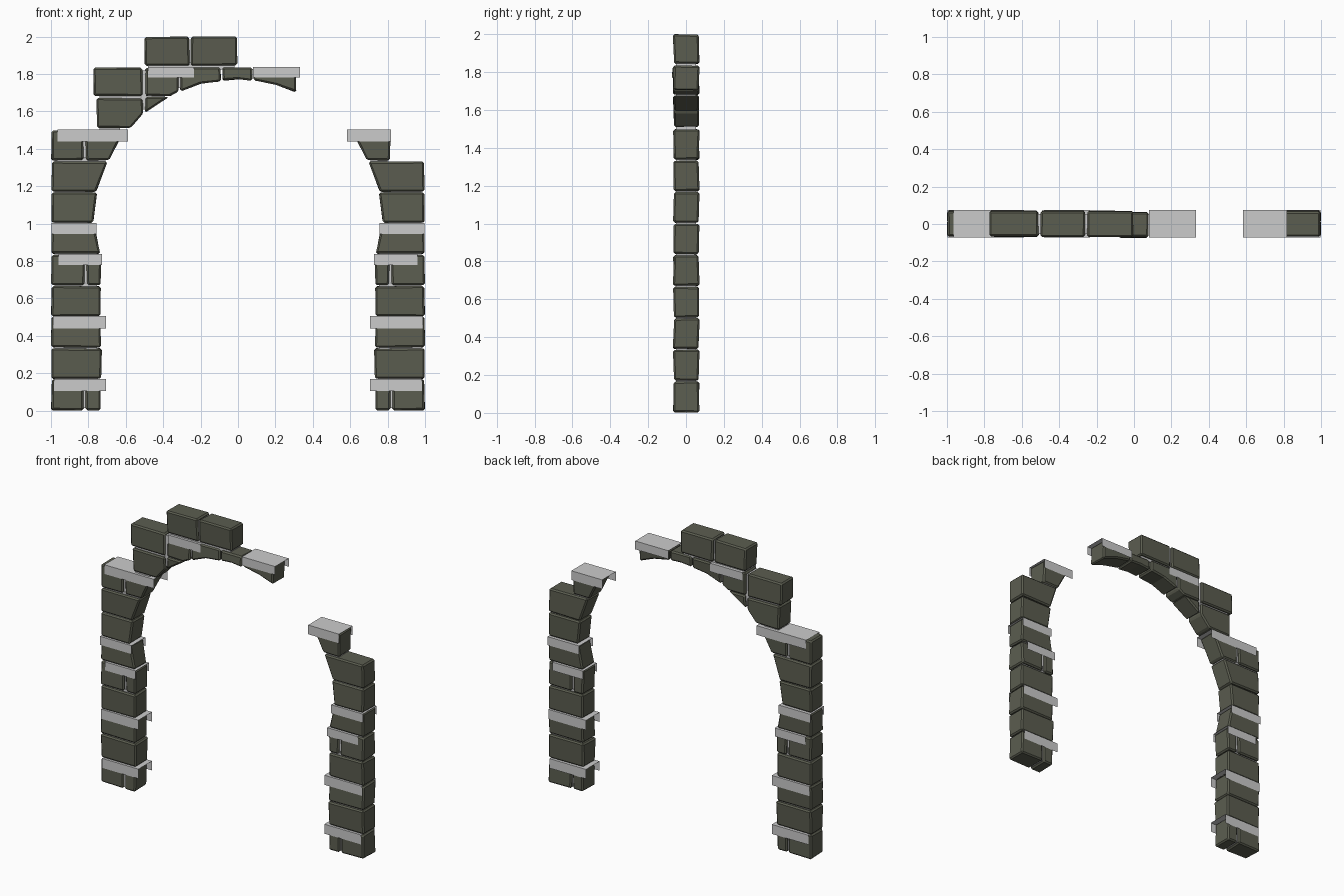
import bpy, bmesh, random
from mathutils import Vector

if "Cube" in bpy.data.objects:
    bpy.data.objects.remove(bpy.data.objects["Cube"])


def material(name, rgb):
    m = bpy.data.materials.new(name)
    m.diffuse_color = (*rgb, 1)
    m.use_nodes = True
    m.node_tree.nodes["Principled BSDF"].inputs["Base Color"].default_value = m.diffuse_color
    return m


STONE = material("stone", (0.105, 0.11, 0.08))


def finish(name, bm, mat=None):
    bmesh.ops.recalc_face_normals(bm, faces=bm.faces)
    me = bpy.data.meshes.new(name)
    bm.to_mesh(me)
    bm.free()
    if mat:
        me.materials.append(mat)
    ob = bpy.data.objects.new(name, me)
    bpy.context.collection.objects.link(ob)
    return ob


def stone(name, profile, seed, side=1, dy=0.0):
    """Chipped block: x-z profile extruded through the wall, jittered and bevelled."""
    rng = random.Random(seed)
    front, back = rng.uniform(-.004, .004), rng.uniform(-.004, .004)
    zmid = sum(p[1] for p in profile) / len(profile)
    bm = bmesh.new()
    rings = []
    for y, lean in ((-0.066, front), (0.069, back)):
        ring = []
        for x, z in profile:
            yy = y + dy + (lean if z > zmid else -lean)
            ring.append(bm.verts.new((side * (x + rng.uniform(-.003, .003)), yy,
                                      z + rng.uniform(-.003, .002))))
        rings.append(ring)
    a, b = rings
    bm.faces.new(a)
    bm.faces.new(b[::-1])
    n = len(a)
    for i in range(n):
        bm.faces.new((a[i], b[i], b[(i + 1) % n], a[(i + 1) % n]))
    bmesh.ops.recalc_face_normals(bm, faces=bm.faces)
    edges = [e for e in bm.edges if e.calc_face_angle(0) > 0.7]
    bmesh.ops.bevel(bm, geom=edges, offset=0.009, segments=1, affect='EDGES',
                    clamp_overlap=True)
    return finish(name, bm, STONE)


def box_profile(x0, x1, z0, z1):
    return [(x0, z0), (x1, z0), (x1, z1), (x0, z1)]


def strip(name, x0, x1, z0, z1):
    """Thin sheet folded over a course: front, top and back."""
    bm = bmesh.new()
    path = [(-0.071, z0), (-0.071, z1), (0.076, z1), (0.076, z0)]
    ends = [[bm.verts.new((x, y, z)) for y, z in path] for x in (x0, x1)]
    for i in range(3):
        bm.faces.new((ends[0][i], ends[1][i], ends[1][i + 1], ends[0][i + 1]))
    finish(name, bm)


def mortar(x0, x1, z0, z1):
    bm = bmesh.new()
    bmesh.ops.create_cube(bm, size=1)
    for v in bm.verts:
        v.co = Vector(((x0 + x1) / 2 + v.co.x * (x1 - x0), v.co.y * 0.108,
                       (z0 + z1) / 2 + v.co.z * (z1 - z0)))
    finish("mortar", bm)


# Pillars: inner edge at the bottom and top of each course, and the split if any
ROW = 1 / 6
courses = [(.735, .735, .82), (.73, .73, 0), (.735, .735, 0), (.735, .735, 0),
           (.735, .73, .815), (.735, .77, 0), (.775, .755, 0), (.76, .70, 0),
           (.69, .61, .82)]
for side, label in ((-1, "left"), (1, "right")):
    for i, (lo, hi, split) in enumerate(courses):
        z0, z1 = i * ROW + .006, (i + 1) * ROW - .001
        if i == 0:
            z0 = .003
        ruined = side == 1 and i == 8
        near = split - .006 if split else .997
        stone(f"{label}_pillar_stone", [(lo, z0), (near, z0), (near, z1), (hi, z1)],
              i, side)
        if split and not ruined:
            stone(f"{label}_pillar_stone",
                  box_profile(split + .006, .997, z0, z1), i + 50, side)
            mortar(*sorted((side * (split - .012), side * (split + .012))),
                   z0 + .012, z1 - .012)
        if i:
            outer = .80 if ruined else .98
            mortar(*sorted((side * (lo + .018), side * outer)),
                   i * ROW - .01, i * ROW + .014)

    # Folded strips on the pillar
    for x0, x1, z0, z1 in ((.705, .983, .105, .17), (.705, .99, .44, .506),
                           (.727, .96, .78, .838), (.757, .998, .945, 1.003)):
        strip(f"{label}_pillar_strip", *sorted((side * x0, side * x1)), z0, z1)

# Arch stones
arch = [
    [(-.755, 1.512), (-.575, 1.512), (-.508, 1.59), (-.508, 1.67), (-.755, 1.67)],
    [(-.772, 1.682), (-.51, 1.682), (-.51, 1.834), (-.772, 1.834)],
    [(-.495, 1.592), (-.37, 1.678), (-.495, 1.678)],
    [(-.495, 1.684), (-.365, 1.684), (-.318, 1.708), (-.318, 1.834), (-.495, 1.834)],
    [(-.308, 1.708), (-.2, 1.748), (-.093, 1.763), (-.093, 1.834), (-.308, 1.834)],
    [(-.083, 1.765), (0, 1.772), (.077, 1.765), (.077, 1.834), (-.083, 1.834)],
    [(.085, 1.765), (.2, 1.745), (.31, 1.703), (.31, 1.834), (.085, 1.834)],
]
for i, p in enumerate(arch):
    stone("arch_stone", p, 100 + i, dy=-.006 if i == 5 else 0)

# Top course
stone("top_stone", box_profile(-.498, -.26, 1.846, 2.0), 200)
stone("top_stone", box_profile(-.25, -.005, 1.846, 2.0), 201)

# Mortar between the arch and top stones
for m in ((-.515, -.488, 1.61, 1.82), (-.74, -.52, 1.66, 1.69),
          (-.265, -.245, 1.86, 1.985), (-.48, -.02, 1.825, 1.855),
          (-.74, -.63, 1.49, 1.52), (-.485, -.39, 1.67, 1.695),
          (-.323, -.303, 1.725, 1.82)):
    mortar(*m)

# Strips on the springing points and the arch
strip("left_springing_strip", -.965, -.588, 1.44, 1.503)
strip("right_springing_strip", .582, .817, 1.44, 1.503)
strip("arch_strip", -.482, -.235, 1.78, 1.837)
strip("arch_end_strip", .08, .332, 1.78, 1.837)
